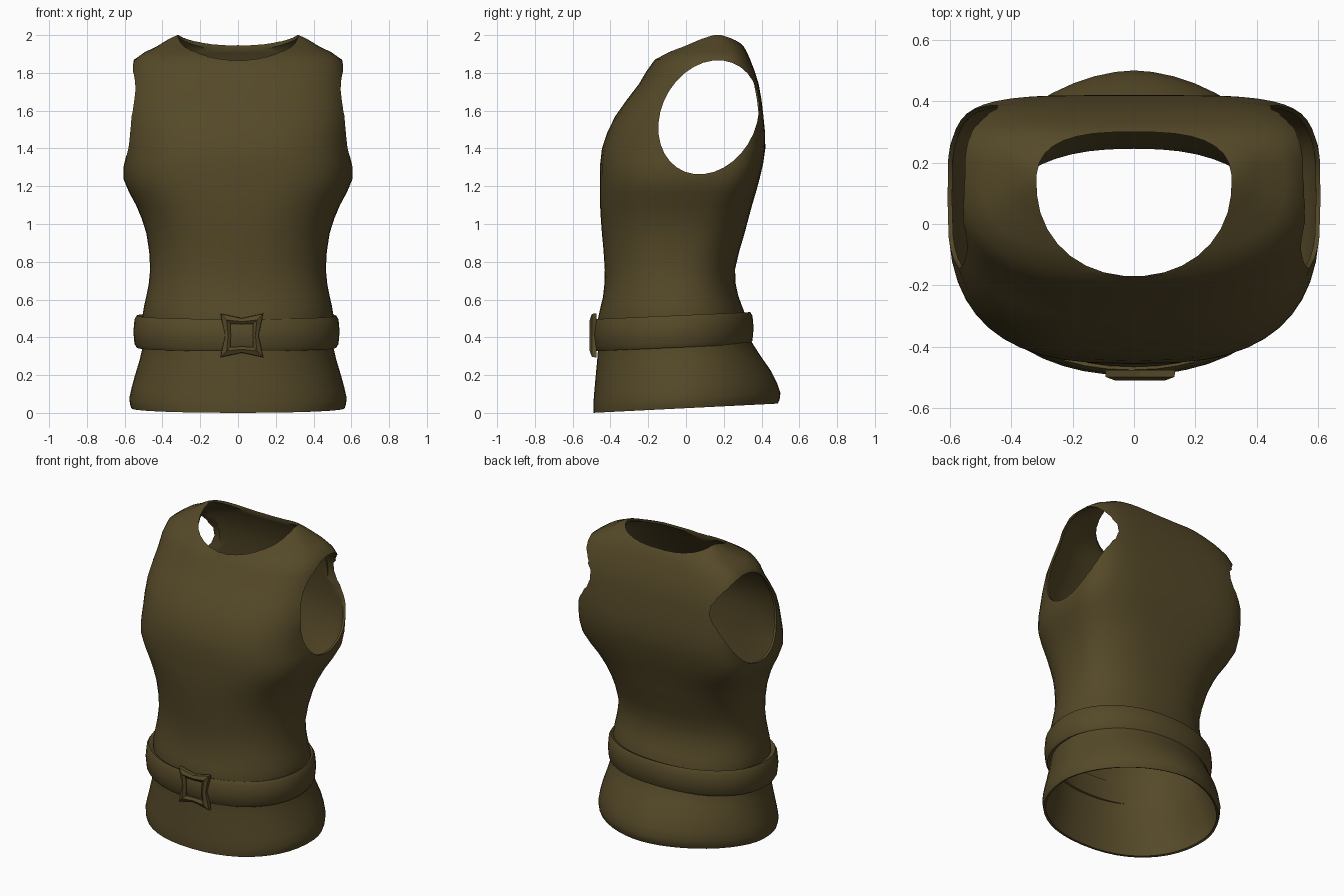
import bpy, bmesh, math
from mathutils import Vector

if "Cube" in bpy.data.objects:
    bpy.data.objects.remove(bpy.data.objects["Cube"])

cloth = bpy.data.materials.new("dark olive cloth")
cloth.diffuse_color = (0.09, 0.066, 0.021, 1)
cloth.use_nodes = True
cloth.node_tree.nodes["Principled BSDF"].inputs["Base Color"].default_value = cloth.diffuse_color
SEG = 48


def ring_point(a, hx, yc, yf, yb, nf, nb):
    """Point of a rounded outline with its own front and back depth and squareness."""
    c, s = math.cos(a), math.sin(a)
    n, d = (nb, yb - yc) if s > 0 else (nf, yc - yf)
    x = hx * math.copysign(abs(c) ** (2 / n), c)
    y = yc + d * math.copysign(abs(s) ** (2 / n), s)
    return x, y


def finish(name, bm):
    me = bpy.data.meshes.new(name)
    bm.to_mesh(me)
    bm.free()
    me.materials.append(cloth)
    ob = bpy.data.objects.new(name, me)
    bpy.context.collection.objects.link(ob)
    return ob


def select(ob):
    bpy.ops.object.select_all(action='DESELECT')
    ob.select_set(True)
    bpy.context.view_layer.objects.active = ob


def smooth(ob, deg):
    select(ob)
    bpy.ops.object.shade_smooth_by_angle(angle=math.radians(deg))


def bridge(bm, rings, closed=False):
    n = len(rings)
    for k in range(n if closed else n - 1):
        a, b = rings[k], rings[(k + 1) % n]
        for i in range(len(a)):
            j = (i + 1) % len(a)
            bm.faces.new((a[i], a[j], b[j], b[i]))


def catmull(p0, p1, p2, p3, t):
    return [0.5 * (2 * b + (c - a) * t + (2 * a - 5 * b + 4 * c - d) * t * t
                   + (3 * b - a - 3 * c + d) * t ** 3)
            for a, b, c, d in zip(p0, p1, p2, p3)]


# Tunic sections: height, half width, centre y, front y, back y, front and back squareness
sections = [
    (0.025, .565, .00, -.49, .485, 2.2, 1.8),
    (0.08, .575, .00, -.49, .50, 2.2, 1.8),
    (0.20, .545, .00, -.48, .45, 2.2, 1.9),
    (0.37, .500, -.03, -.465, .34, 2.2, 2.1),
    (0.52, .505, -.05, -.465, .31, 2.2, 2.2),
    (0.62, .485, -.05, -.44, .275, 2.3, 2.3),
    (0.76, .465, -.04, -.43, .26, 2.3, 2.4),
    (0.95, .485, .00, -.445, .31, 2.4, 2.6),
    (1.10, .540, .04, -.455, .35, 2.6, 3.0),
    (1.24, .607, .08, -.455, .39, 2.8, 3.8),
    (1.40, .600, .10, -.445, .42, 2.8, 4.6),
    (1.57, .597, .10, -.375, .41, 2.8, 5.0),
    (1.74, .578, .12, -.25, .385, 2.7, 5.0),
    (1.87, .550, .13, -.165, .34, 2.6, 4.0),
    (1.94, .430, .14, -.04, .305, 2.5, 3.5),
    (1.98, .365, .15, .04, .265, 2.4, 3.0),
    (2.00, .320, .16, .10, .235, 2.2, 2.5),
]
rows = []
for k in range(len(sections) - 1):
    q = [sections[min(max(k + o, 0), len(sections) - 1)] for o in (-1, 0, 1, 2)]
    rows += [catmull(*q, t) for t in (0, 0.5)]
rows.append(sections[-1])

bm = bmesh.new()
rings = []
for z, *shape in rows:
    ring = []
    tilt = 0.05 * max(0, min(1, (0.8 - z) / 0.4))  # lower part rises to the back
    for i in range(SEG):
        x, y = ring_point(2 * math.pi * i / SEG, *shape)
        ring.append(bm.verts.new((x, y, max(0, min(2, z + tilt * y)))))
    rings.append(ring)
bridge(bm, rings)
bm.faces.new(rings[-1])
tunic = finish("tunic", bm)
shell = tunic.modifiers.new("cloth thickness", 'SOLIDIFY')
shell.thickness = 0.015
shell.offset = -1


# Cutters for the neck and arm openings
def prism(name, low, high):
    bm = bmesh.new()
    a = [bm.verts.new(p) for p in low]
    b = [bm.verts.new(p) for p in high]
    bridge(bm, [a, b])
    bm.faces.new(a[::-1])
    bm.faces.new(b)
    bmesh.ops.recalc_face_normals(bm, faces=bm.faces)
    ob = finish(name, bm)
    ob.hide_render = True
    return ob


angles = [2 * math.pi * (i + .5) / 32 for i in range(32)]
neck = [ring_point(a, .318, .13, -.17, .30, 2.1, 2.8) for a in angles]
cutters = [prism("neck_cutter", [(x, y, 1.6) for x, y in neck],
                 [(x, y, 2.3) for x, y in neck])]
for side in (-1, 1):
    hole = [(.12 + .262 * math.cos(a) + .05 * math.sin(a), 1.565 + .302 * math.sin(a))
            for a in angles]
    cutters.append(prism("arm_cutter", [(side * .40, y, z) for y, z in hole],
                         [(side * .9, y, z) for y, z in hole]))
for c in cutters:
    m = tunic.modifiers.new("opening", 'BOOLEAN')
    m.operation = 'DIFFERENCE'
    m.solver = 'EXACT'
    m.object = c
select(tunic)
for m in list(tunic.modifiers):
    bpy.ops.object.modifier_apply(modifier=m.name)
for c in cutters:
    bpy.data.objects.remove(c)
smooth(tunic, 40)

# Belt: rounded band swept around the waist
profile = [(-.045, -.07), (-.012, -.085), (0, -.065), (.006, 0),
           (0, .065), (-.012, .085), (-.045, .07)]
bm = bmesh.new()
rings = []
for off, h in profile:
    ring = []
    for i in range(SEG):
        x, y = ring_point(2 * math.pi * i / SEG, .54 + off, -.06, -.487 - off,
                          .352 + off, 2.15, 2.15)
        ring.append(bm.verts.new((x - .008, y, .433 + h + .045 * y)))
    rings.append(ring)
bridge(bm, rings, closed=True)
bmesh.ops.recalc_face_normals(bm, faces=bm.faces)
smooth(finish("belt", bm), 50)

# Buckle: square frame with pinched sides and a raised ridge
def frame_loop(bm, corner, mid, y):
    pts = []
    for k in range(4):
        a = math.pi / 4 + k * math.pi / 2
        for r, b in ((corner * math.sqrt(2), a), (mid, a + math.pi / 4)):
            pts.append(bm.verts.new((.02 + r * math.cos(b), y,
                                     .41 + r * 1.02 * math.sin(b))))
    return pts


bm = bmesh.new()
loops = [frame_loop(bm, *v) for v in ((.114, .090, -.475), (.112, .088, -.498),
                                      (.080, .072, -.510), (.060, .058, -.498),
                                      (.060, .058, -.475))]
bridge(bm, loops, closed=True)
bmesh.ops.recalc_face_normals(bm, faces=bm.faces)
smooth(finish("buckle", bm), 20)
